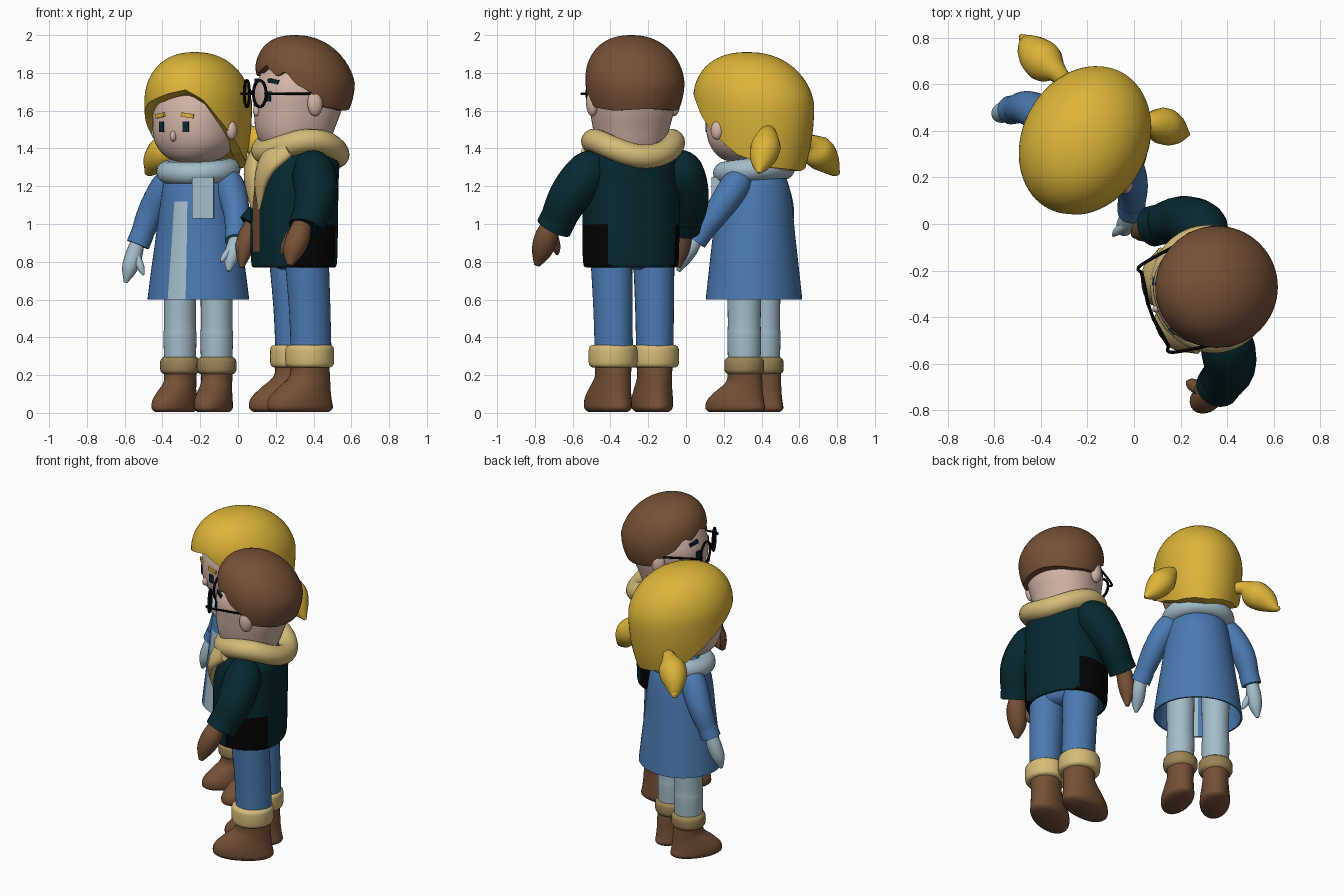
import bpy, bmesh, math
from mathutils import Matrix, Vector

cube = bpy.data.objects.get("Cube")
if cube:
    bpy.data.objects.remove(cube)


def material(name, *rgb):
    m = bpy.data.materials.new(name)
    m.use_nodes = True
    m.diffuse_color = (*rgb, 1)
    m.node_tree.nodes["Principled BSDF"].inputs["Base Color"].default_value = (*rgb, 1)
    return m


YELLOW = material("golden yellow", .72, .46, .04)
SKIN = material("pale skin", .66, .47, .39)
BLUE = material("denim blue", .068, .195, .44)
PALE = material("pale blue", .37, .51, .59)
BROWN = material("leather brown", .18, .082, .038)
FUR = material("cream fur", .66, .5, .19)
TAN = material("olive tan", .32, .23, .095)
TEAL = material("dark teal", .002, .021, .029)
BLACK = material("black", .001, .001, .001)

parts = []


def place(name, bm, mats, frame):
    mesh = bpy.data.meshes.new(name)
    bmesh.ops.recalc_face_normals(bm, faces=bm.faces)
    bm.to_mesh(mesh)
    bm.free()
    for m in mats if isinstance(mats, list) else [mats]:
        mesh.materials.append(m)
    ob = bpy.data.objects.new(name, mesh)
    bpy.context.collection.objects.link(ob)
    ob.matrix_world = frame
    parts.append(ob)
    return ob


def skin_rows(name, rows, mats, frame, closed=False, rule=None):
    """Bridge a list of point rings, capping both ends unless closed."""
    bm = bmesh.new()
    rings = [[bm.verts.new(p) for p in row] for row in rows]
    pairs = list(zip(rings, rings[1:])) + ([(rings[-1], rings[0])] if closed else [])
    for a, b in pairs:
        for i in range(len(a)):
            j = (i + 1) % len(a)
            bm.faces.new((a[i], a[j], b[j], b[i]))
    if not closed:
        bm.faces.new(rings[0])
        bm.faces.new(rings[-1])
    if rule:
        for f in bm.faces:
            f.material_index = rule(f.calc_center_median())
    return place(name, bm, mats, frame)


def spline(keys, steps=6):
    out = []
    for i in range(len(keys) - 1):
        quad = keys[max(i - 1, 0)], keys[i], keys[i + 1], keys[min(i + 2, len(keys) - 1)]
        for k in range(steps):
            t = k / steps
            out.append(tuple(.5 * (2*q + (r-p)*t + (2*p-5*q+4*r-s)*t*t + (3*q-p-3*r+s)*t**3)
                             for p, q, r, s in zip(*quad)))
    return out + [keys[-1]]


def loft(name, keys, mats, frame, n=32, square=1.0, rule=None, hollow=0):
    """Stack ellipses given as (z, centre y, half width, half depth)."""
    def pw(v):
        return math.copysign(abs(v) ** square, v)
    angles = [math.tau * i / n for i in range(n)]
    levels = spline(keys)
    # a hollow garment gets a lining that rises inside from the hem
    lining = [(z, cy, rx * .96, ry * .96) for z, cy, rx, ry in levels[:hollow]]
    rows = [[(rx * pw(math.sin(a)), cy - ry * pw(math.cos(a)), z) for a in angles]
            for z, cy, rx, ry in lining[::-1] + levels]
    return skin_rows(name, rows, mats, frame, rule=rule)


def tube(name, keys, mats, frame, closed=False, flat=(1, 1), ref=(0, 1, 0), n=16):
    """Sweep a circle along (x, y, z, radius) points."""
    pts = keys if closed else spline(keys, 5)
    rows = []
    for i, (x, y, z, r) in enumerate(pts):
        if closed:
            lo, hi = pts[i - 1], pts[(i + 1) % len(pts)]
        else:
            lo, hi = pts[max(i - 1, 0)], pts[min(i + 1, len(pts) - 1)]
        t = (Vector(hi[:3]) - Vector(lo[:3])).normalized()
        side = t.cross(Vector(ref)).normalized()
        up = side.cross(t)
        rows.append([Vector((x, y, z)) + side * (r * flat[0] * math.cos(math.tau * k / n))
                     + up * (r * flat[1] * math.sin(math.tau * k / n)) for k in range(n)])
    return skin_rows(name, rows, mats, frame, closed)


def ring(name, rx, ry, r, height, mats, frame, flat=(1, 1)):
    pts = []
    for i in range(40):
        a = math.tau * i / 40
        pts.append((rx * math.sin(a), -ry * math.cos(a), height(a), r))
    return tube(name, pts, mats, frame, True, flat, (0, 0, 1))


def ball(name, loc, scale, mat, frame):
    bm = bmesh.new()
    bmesh.ops.create_uvsphere(bm, u_segments=20, v_segments=12, radius=1,
                              matrix=Matrix.LocRotScale(Vector(loc), None, Vector(scale)))
    return place(name, bm, mat, frame)


def box(name, loc, size, mat, frame, turn=0, tilt=0):
    bm = bmesh.new()
    bmesh.ops.create_cube(bm, size=1, matrix=Matrix.Translation(loc) @ Matrix.Rotation(turn, 4, 'Z')
                          @ Matrix.Rotation(tilt, 4, 'Y') @ Matrix.Diagonal((*size, 1)))
    return place(name, bm, mat, frame)


def hair(name, centre, radii, top, bottom, line, lean, mat, frame):
    """Dome whose lower rim follows a hairline of (degrees from front, height)."""
    cy, zc = centre
    n, m = 72, 20
    rows = [[] for _ in range(m + 2)]
    for i in range(n):
        deg = 360 * i / n - 180
        (d0, z0), (d1, z1) = next(p for p in zip(line, line[1:]) if p[0][0] <= deg <= p[1][0])
        rim = z0 + (z1 - z0) * (deg - d0) / (d1 - d0) - zc
        end = math.acos(rim / (top if rim > 0 else bottom))
        a = math.radians(deg)
        for k in range(m + 2):
            phi = end * min(k + .3, m) / m
            c, s = math.cos(phi), math.sin(phi) ** .88
            s *= .78 if k > m else 1
            rows[k].append((radii[0] * s * math.sin(a),
                            cy - lean * max(c, 0) - radii[1] * s * math.cos(a),
                            zc + c * (top if c > 0 else bottom)))
    return skin_rows(name, rows, mat, frame)


def face_point(head, x, z):
    hit, loc, normal, _ = head.ray_cast(Vector((x, -1, z)), Vector((0, 1, 0)))
    return loc, math.atan2(normal.x, -normal.y)


def face_details(who, head, frame, spread, eye_z, brow_z, brow_mat, nose_z):
    bpy.context.view_layer.update()
    for side, s in (("left", 1), ("right", -1)):
        loc, turn = face_point(head, spread * s, eye_z)
        box(f"{who}_{side}_eye", loc, (.034, .009, .055), TEAL, frame, turn)
        loc, turn = face_point(head, (spread + .008) * s, brow_z)
        box(f"{who}_{side}_brow", loc, (.068, .018, .022), brow_mat, frame, turn, .15 * s)
    loc, _ = face_point(head, 0, nose_z)
    ball(f"{who}_nose", loc, (.016, .024, .028), SKIN, frame)


def legs(who, frame, half, leg_keys, leg_mat, cuff, cuff_mat, size, boot_top):
    for side, s in (("left", 1), ("right", -1)):
        f = frame @ Matrix.Translation((half * s, 0, 0)) @ Matrix.Rotation(.13 * s, 4, 'Z')
        loft(f"{who}_{side}_leg", leg_keys, leg_mat, f)
        z, h, r = cuff
        loft(f"{who}_{side}_boot_cuff", [(z, 0, r * .85, r * .85), (z + .02, 0, r, r),
             (z + h - .02, 0, r, r), (z + h, 0, r * .85, r * .85)], cuff_mat, f)
        # boots: sole, toe bulge, instep, shaft
        loft(f"{who}_{side}_boot", [(t * boot_top, -y * size, rx * size, ry * size) for t, y, rx, ry in (
            (0.02, .05, .072, .145), (.1, .05, .09, .165), (.28, .05, .092, .158), (.48, .03, .086, .132),
            (.72, 0, .08, .098), (1, 0, .086, .09))], BROWN, f)


def arm(who, side, sleeve, cuff_r, hand, thumb, sleeve_mat, glove_mat):
    world = Matrix()
    tube(f"{who}_{side}_sleeve", sleeve, sleeve_mat, world, n=20)
    a, b = Vector(sleeve[-2][:3]), Vector(sleeve[-1][:3])
    mid = b + (a - b).normalized() * .07
    tube(f"{who}_{side}_sleeve_cuff", [(*mid, cuff_r), (*b, cuff_r)], sleeve_mat, world, n=20)
    tube(f"{who}_{side}_glove", hand, glove_mat, world)
    tube(f"{who}_{side}_thumb", thumb, glove_mat, world)


# ---------- woman ----------
W = Matrix.Translation((-.21, .36, 0)) @ Matrix.Rotation(math.radians(-28), 4, 'Z')
W_HEAD = W @ Matrix.Rotation(math.radians(-4), 4, 'Z')
legs("woman", W, .11, [(.2, 0, .08, .085), (.4, 0, .086, .09), (.5, 0, .083, .088), (.95, 0, .09, .095)], PALE,
     (.205, .09, .104), TAN, 1, .23)
loft("woman_coat", [(.6, 0, .275, .25), (.75, 0, .255, .235), (.95, 0, .225, .215), (1.12, 0, .2, .2),
     (1.23, 0, .18, .175), (1.32, 0, .12, .12)], [BLUE, PALE], W, 64,
     rule=lambda c: int(abs(math.atan2(c.x, -c.y)) < .2 and .6 < c.z < 1.11), hollow=12)
ring("woman_scarf", .165, .155, .06, lambda a: 1.282 - .015 * math.cos(a), PALE, W)
box("woman_scarf_tail", (.115, -.165, 1.14), (.115, .045, .22), PALE, W, .45)
arm("woman", "right", [(-.34, .44, 1.25, .06), (-.38, .46, 1.2, .08), (-.46, .5, 1.06, .073), (-.53, .49, .89, .052)],
    .062, [(-.53, .49, .91, .035), (-.55, .485, .84, .045), (-.575, .475, .76, .04), (-.595, .47, .69, .01)],
    [(-.54, .47, .84, .02), (-.515, .45, .77, .02), (-.5, .44, .73, .006)], BLUE, PALE)
arm("woman", "left", [(-.07, .3, 1.25, .06), (-.045, .26, 1.2, .08), (-.01, .17, 1.07, .07), (-.01, .05, .91, .052)],
    .06, [(-.01, .06, .93, .035), (-.02, .02, .87, .045), (-.04, -.015, .81, .038), (-.05, -.04, .75, .01)],
    [(-.03, .0, .88, .02), (-.07, -.03, .83, .018), (-.09, -.05, .8, .006)], BLUE, PALE)
w_head = loft("woman_head", [(1.325, -.04, .05, .05), (1.345, -.035, .13, .14), (1.41, -.025, .2, .205),
              (1.5, -.02, .222, .235), (1.62, -.02, .215, .23), (1.75, -.02, .17, .19)], SKIN, W_HEAD, 48, .92)
face_details("woman", w_head, W_HEAD, .075, 1.515, 1.575, YELLOW, 1.465)
hair("woman_hair", (0, 1.63), (.27, .332), .28, .6,
     [(-180, 1.28), (-115, 1.33), (-88, 1.45), (-60, 1.57), (-35, 1.64), (0, 1.69), (20, 1.71),
      (38, 1.66), (55, 1.56), (72, 1.47), (95, 1.37), (130, 1.3), (180, 1.28)], .04, YELLOW, W)
ball("woman_left_ear", (.248, -.09, 1.495), (.028, .035, .05), SKIN, W)
ball("woman_right_ear", (-.235, -.03, 1.495), (.028, .035, .05), SKIN, W)
tube("left_pigtail", [(.04, .44, 1.5, .03), (.085, .43, 1.46, .06), (.13, .42, 1.4, .08), (.18, .4, 1.33, .06),
                      (.235, .385, 1.27, .008)], YELLOW, Matrix())
tube("right_pigtail", [(-.29, .6, 1.43, .035), (-.33, .65, 1.43, .045), (-.38, .69, 1.39, .085),
                       (-.43, .74, 1.34, .075), (-.47, .79, 1.28, .03), (-.49, .81, 1.28, .008)], YELLOW, Matrix())

# ---------- man ----------
M = Matrix.Translation((.33, -.28, 0)) @ Matrix.Rotation(math.radians(-70), 4, 'Z')
legs("man", M @ Matrix.Translation((0, .01, 0)), .117, [(.28, .01, .098, .11), (.55, 0, .102, .112),
     (.85, -.02, .11, .12)], BLUE, (.24, .12, .128), FUR, 1.14, .27)
loft("man_hips", [(.76, -.02, .12, .08), (.79, -.02, .19, .12), (.9, -.02, .22, .16), (1.05, -.02, .22, .17)], BLUE, M)


def jacket_colour(c):
    if abs(c.x) > .12 and -.13 < c.y < .13 and c.z < 1:
        return 1
    return 2 if -.025 < c.x < .07 and c.y < -.1 and .85 < c.z < 1.3 else 0


loft("man_jacket", [(.77, -.035, .235, .205), (.8, -.035, .252, .217), (1, -.035, .256, .222), (1.2, -.03, .252, .22),
     (1.33, -.01, .235, .205), (1.39, 0, .17, .17)], [TEAL, BLACK, BROWN], M, 64, .88, jacket_colour, 12)
ring("man_fur_collar", .215, .195, .07, lambda a: 1.405 - .036 * math.cos(2 * a) + .012 * math.cos(a),
     FUR, M, (.9, .9))
arm("man", "left", [(.37, -.46, 1.33, .08), (.4, -.52, 1.27, .115), (.41, -.62, 1.14, .11), (.36, -.7, .98, .085)],
    .096, [(.34, -.71, 1, .05), (.32, -.74, .93, .062), (.29, -.765, .85, .053), (.275, -.79, .78, .015)],
    [(.285, -.71, .95, .03), (.25, -.69, .88, .026), (.23, -.68, .84, .008)], TEAL, BROWN)
arm("man", "right", [(.32, -.08, 1.33, .08), (.29, -.02, 1.27, .115), (.2, .02, 1.12, .1), (.08, -.01, .98, .078)],
    .088, [(.08, -.01, 1, .045), (.05, -.02, .93, .052), (.03, -.03, .85, .043), (.02, -.04, .77, .012)],
    [(.04, -.02, .95, .025), (.01, -.04, .89, .024), (0, -.05, .85, .008)], TEAL, BROWN)
m_head = loft("man_head", [(1.36, -.02, .14, .14), (1.43, -.03, .175, .18), (1.5, -.03, .195, .205),
              (1.6, -.015, .215, .228), (1.72, 0, .228, .238), (1.86, .01, .18, .18)], SKIN, M, 48, .88)
face_details("man", m_head, M, .115, 1.675, 1.755, TEAL, 1.6)
half_line = [(0, 1.8), (20, 1.84), (36, 1.78), (48, 1.81), (58, 1.74), (75, 1.7), (95, 1.62), (130, 1.6), (180, 1.61)]
hair("man_hair", (.03, 1.75), (.262, .26), .25, .29,
     [(-d, z) for d, z in reversed(half_line[1:])] + half_line, .06, BROWN, M)

# mirrored pieces: lapels, ears, spectacles
for side, s in (("left", 1), ("right", -1)):
    tube(f"man_{side}_fur_lapel", [(.19 * s, -.14, 1.41, .07), (.13 * s, -.215, 1.34, .085),
         (.08 * s, -.25, 1.23, .065), (.05 * s, -.25, 1.08, .015)], FUR, M, flat=(1, .45))
    ball(f"man_{side}_ear", (.23 * s, .0, 1.64), (.032, .042, .07), SKIN, M)
    lens = M @ Matrix.Translation((.1 * s, -.265, 1.69)) @ Matrix.Rotation(.15 * s, 4, 'Z')
    tube(f"{side}_spectacle_rim", [(.07 * math.cos(math.tau * i / 32), 0, .07 * math.sin(math.tau * i / 32), .008)
         for i in range(32)], BLACK, lens, True, n=8)
    tube(f"{side}_spectacle_arm", [(.168 * s, -.255, 1.69, .007), (.2 * s, -.245, 1.69, .007),
         (.235 * s, -.02, 1.69, .007)], BLACK, M, ref=(0, 0, 1), n=8)
tube("spectacle_bridge", [(-.032, -.275, 1.7, .007), (.032, -.275, 1.7, .007)], BLACK, M, ref=(0, 0, 1), n=8)

# smooth shading with crisp edges
for ob in bpy.context.selected_objects:
    ob.select_set(False)
for ob in parts:
    ob.select_set(True)
bpy.context.view_layer.objects.active = parts[0]
bpy.ops.object.shade_smooth_by_angle(angle=math.radians(50))
